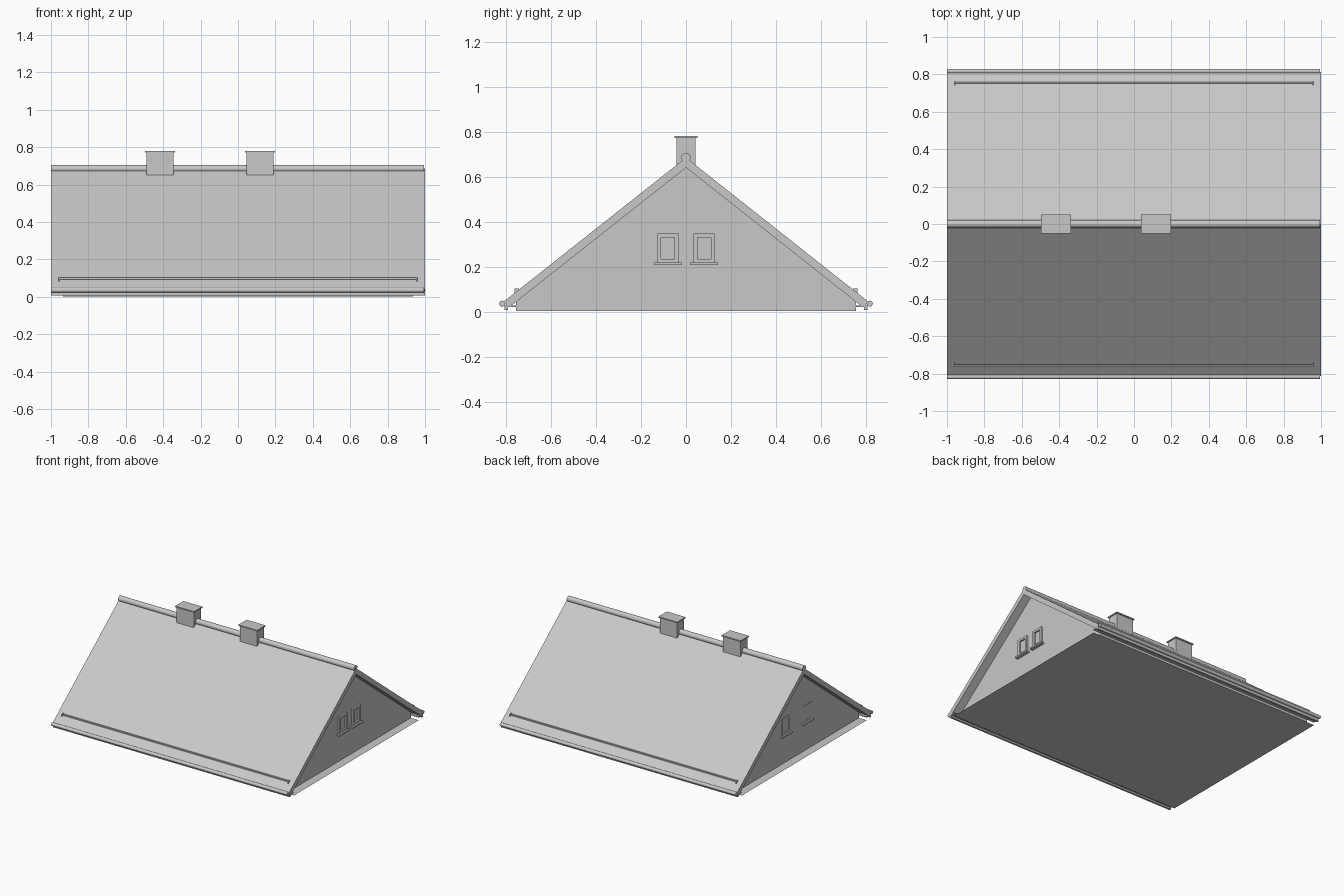
import bpy, bmesh, math
from mathutils import Matrix

cube = bpy.data.objects.get("Cube")
if cube:
    bpy.data.objects.remove(cube, do_unlink=True)

grey = bpy.data.materials.new("plain_grey")
grey.use_nodes = True
colour = (0.58, 0.58, 0.58, 1)
grey.diffuse_color = colour
grey.node_tree.nodes["Principled BSDF"].inputs["Base Color"].default_value = colour


def finish(name, bm, recalc=True):
    if recalc:
        bmesh.ops.recalc_face_normals(bm, faces=bm.faces)
    mesh = bpy.data.meshes.new(name)
    bm.to_mesh(mesh)
    bm.free()
    mesh.materials.append(grey)
    ob = bpy.data.objects.new(name, mesh)
    bpy.context.collection.objects.link(ob)
    return ob


def add_box(bm, x, y, z):
    spans = (x, y, z)
    mid = [(a + b) / 2 for a, b in spans]
    size = [abs(b - a) for a, b in spans]
    bmesh.ops.create_cube(bm, size=1, matrix=Matrix.Translation(mid) @ Matrix.Diagonal((*size, 1)))


def boxes(name, *parts):
    bm = bmesh.new()
    for part in parts:
        add_box(bm, *part)
    return finish(name, bm)


def extrude_x(name, profile, x0, x1):
    """Sweep a closed (y, z) profile along x."""
    bm = bmesh.new()
    face = bm.faces.new([bm.verts.new((x0, y, z)) for y, z in profile])
    new = bmesh.ops.extrude_face_region(bm, geom=[face])["geom"]
    bmesh.ops.translate(bm, vec=(x1 - x0, 0, 0), verts=[v for v in new if isinstance(v, bmesh.types.BMVert)])
    return finish(name, bm)


def rod(name, y, z, radius, x0, x1):
    ring = [(y + radius * math.cos(math.tau * i / 16), z + radius * math.sin(math.tau * i / 16)) for i in range(16)]
    ob = extrude_x(name, ring, x0, x1)
    for p in ob.data.polygons:
        p.use_smooth = len(p.vertices) == 4
    return ob


WALL = 0.935   # gable walls sit back from the roof ends

# Gable body
extrude_x("gable_body", [(-0.755, 0.002), (0.755, 0.002), (0.755, 0.045), (0, 0.642), (-0.755, 0.045)], -WALL, WALL)

# Underside sheet, facing down
bm = bmesh.new()
bm.faces.new([bm.verts.new((x, y, 0)) for x, y in ((-1, -0.755), (-1, 0.755), (1, 0.755), (1, -0.755))])
finish("floor", bm, recalc=False)

# Roof slabs in one folded profile
extrude_x("roof", [(0, 0.685), (0.812, 0.043), (0.785, 0.02), (0, 0.64), (-0.785, 0.02), (-0.812, 0.043)], -1, 1)
rod("ridge_cap", 0, 0.685, 0.021, -1, 0.995)

# Eaves: gutter, soffit and snow rail on both sides
for side, s in (("front", -1), ("back", 1)):
    rod(side + "_gutter", s * 0.817, 0.036, 0.013, -1, 0.995)
    boxes(side + "_soffit",
          ((-1, 1), (s * 0.755, s * 0.8), (0.02, 0.027)),
          ((-1, 1), (s * 0.79, s * 0.806), (0.008, 0.03)))
    rail = [((-0.96, 0.96), (s * 0.75, s * 0.76), (0.094, 0.103))]
    for x in (-0.96, 0.954):
        rail.append(((x, x + 0.006), (s * 0.742, s * 0.762), (0.07, 0.103)))
    boxes(side + "_snow_rail", *rail)

# Chimneys with thin caps
for name, x in (("right", -0.417), ("left", 0.118)):
    boxes(name + "_chimney",
          ((x - 0.073, x + 0.073), (-0.042, 0.042), (0.6, 0.771)),
          ((x - 0.08, x + 0.08), (-0.05, 0.05), (0.771, 0.78)))


def window(name, s, y, out):
    """Frame of four bars, a pane set back inside it, and a sill."""
    near, far = s * (WALL - 0.01), s * (WALL + out)
    w, low, high, bar = 0.047, 0.218, 0.347, 0.017
    boxes(name,
          ((near, far), (y - w, y - w + bar), (low, high)),
          ((near, far), (y + w - bar, y + w), (low, high)),
          ((near, far), (y - w + bar, y + w - bar), (low, low + bar)),
          ((near, far), (y - w + bar, y + w - bar), (high - bar, high)),
          ((near, s * (WALL + 0.002)), (y - w, y + w), (low, high)),
          ((near, far + s * 0.012), (y - 0.062, y + 0.062), (low - 0.011, low)))


# Two windows on each gable
for y, place in ((-0.08, "front"), (0.08, "back")):
    window("left_gable_" + place + "_window", 1, y, 0.014)
    window("right_gable_" + place + "_window", -1, y * 1.6, 0.004)
